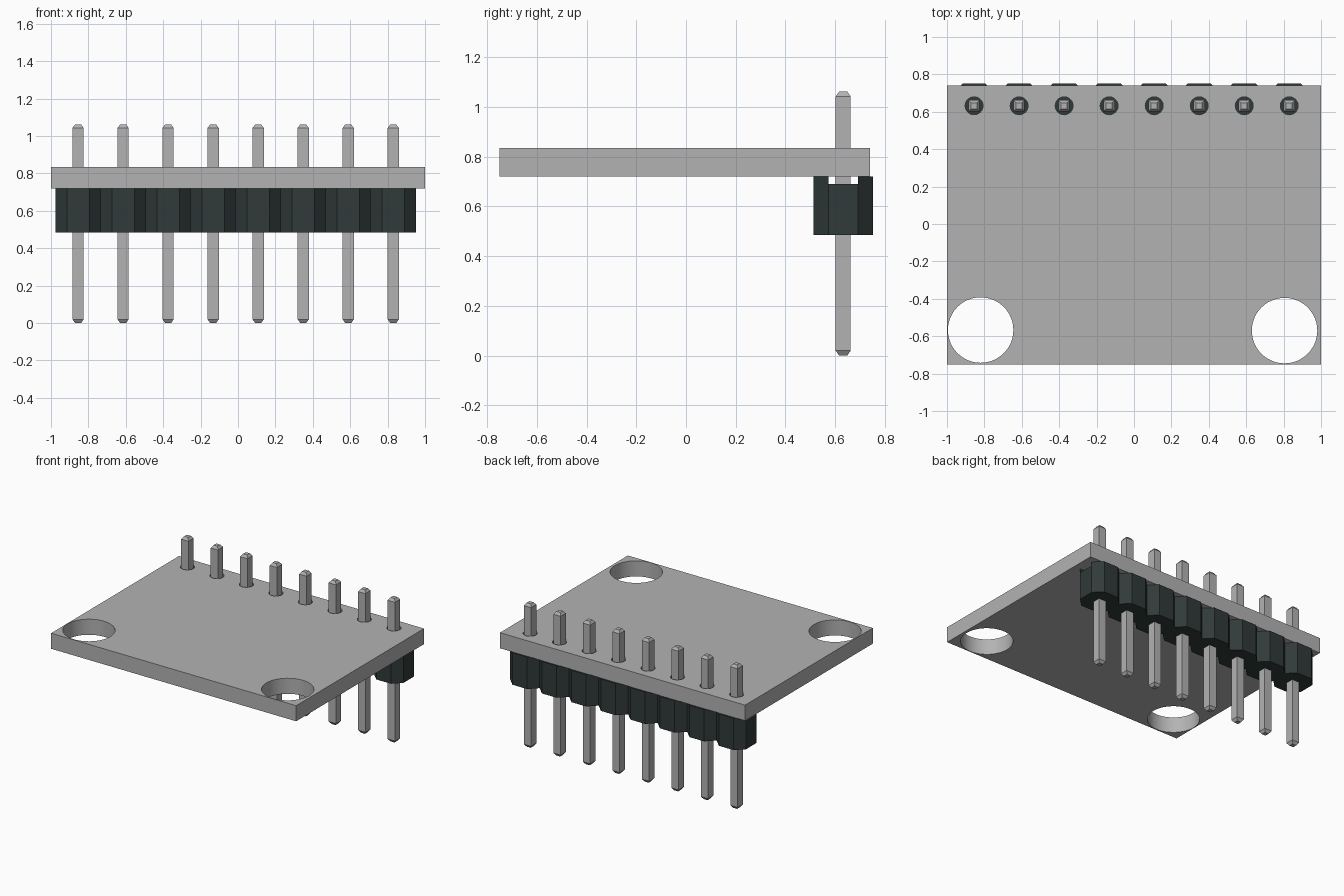
import bpy, bmesh, math

if "Cube" in bpy.data.objects:
    bpy.data.objects.remove(bpy.data.objects["Cube"])

N, X0, X1, ROW_Y = 8, -0.855, 0.83, 0.632
PITCH = (X1 - X0) / (N - 1)
PIN_X = [X0 + i * PITCH for i in range(N)]


def material(name, color):
    m = bpy.data.materials.new(name)
    m.diffuse_color = (*color, 1)
    m.use_nodes = True
    m.node_tree.nodes["Principled BSDF"].inputs["Base Color"].default_value = m.diffuse_color
    return m


GREY = material("light grey", (0.45, 0.45, 0.45))
DARK = material("dark green grey", (0.030, 0.042, 0.041))


def finish(bm, name, mat):
    bmesh.ops.remove_doubles(bm, verts=bm.verts, dist=1e-4)
    bmesh.ops.recalc_face_normals(bm, faces=bm.faces)
    me = bpy.data.meshes.new(name)
    bm.to_mesh(me)
    bm.free()
    me.materials.append(mat)
    ob = bpy.data.objects.new(name, me)
    bpy.context.collection.objects.link(ob)
    return ob


def face(bm, pts):
    bm.faces.new([bm.verts.new(p) for p in pts])


def circle(cx, cy, r, n):
    return [(cx + r * math.cos(2 * math.pi * i / n),
             cy + r * math.sin(2 * math.pi * i / n)) for i in range(n)]


# Circuit board: outline with round holes, filled and extruded
loops = [[(-1, -0.75), (1, -0.75), (1, 0.74), (-1, 0.74)],
         circle(-0.82, -0.567, 0.175, 48), circle(0.805, -0.57, 0.175, 48)]
loops += [circle(x, ROW_Y, 0.048, 24) for x in PIN_X]
bm = bmesh.new()
for loop in loops:
    vs = [bm.verts.new((x, y, 0.72)) for x, y in loop]
    for a, b in zip(vs, vs[1:] + vs[:1]):
        bm.edges.new((a, b))
bmesh.ops.triangle_fill(bm, edges=bm.edges[:], use_beauty=True)
ext = bmesh.ops.extrude_face_region(bm, geom=bm.faces[:], use_keep_orig=True)
bmesh.ops.translate(bm, vec=(0, 0, 0.115),
                    verts=[g for g in ext["geom"] if isinstance(g, bmesh.types.BMVert)])
board = finish(bm, "circuit_board", GREY)
bpy.context.view_layer.objects.active = board
board.select_set(True)
bpy.ops.object.shade_smooth_by_angle(angle=math.radians(30))
board.select_set(False)

# Header housing: row of octagonal cells with a groove along the top
bm = bmesh.new()
H, C, D = PITCH / 2, 0.06, 0.12
ZB, ZG, ZT = 0.485, 0.69, 0.72
for i, px in enumerate(PIN_X):
    def P(x, y, z):
        return (px + x, ROW_Y + y, z)
    octagon = [(-C, -D), (C, -D), (H, -C), (H, C), (C, D), (-C, D), (-H, C), (-H, -C)]
    face(bm, [P(x, y, ZB) for x, y in octagon])
    face(bm, [P(x, y, ZG) for x, y in [(-H, -C), (H, -C), (H, C), (-H, C)]])
    for s in (-1, 1):
        pad = [(-H, s * C), (-C, s * D), (C, s * D), (H, s * C)]
        face(bm, [P(x, y, ZT) for x, y in pad])
        for a, b in zip(pad, pad[1:]):
            face(bm, [P(*a, ZB), P(*b, ZB), P(*b, ZT), P(*a, ZT)])
        face(bm, [P(-H, s * C, ZG), P(H, s * C, ZG), P(H, s * C, ZT), P(-H, s * C, ZT)])
    for end, s in ((0, -1), (N - 1, 1)):
        if i == end:
            face(bm, [P(s * H, -C, ZB), P(s * H, C, ZB), P(s * H, C, ZG), P(s * H, -C, ZG)])
finish(bm, "header_housing", DARK)

# Pins: square posts with tapered tips
for i, px in enumerate(PIN_X):
    bm = bmesh.new()
    rings = [[(px + sx * w, ROW_Y + sy * w, z)
              for sx, sy in ((-1, -1), (1, -1), (1, 1), (-1, 1))]
             for z, w in ((0, 0.016), (0.02, 0.03), (1.043, 0.03), (1.062, 0.016))]
    face(bm, rings[0])
    face(bm, rings[-1])
    for lo, hi in zip(rings, rings[1:]):
        for k in range(4):
            j = (k + 1) % 4
            face(bm, [lo[k], lo[j], hi[j], hi[k]])
    finish(bm, f"pin_{i + 1}", GREY)
